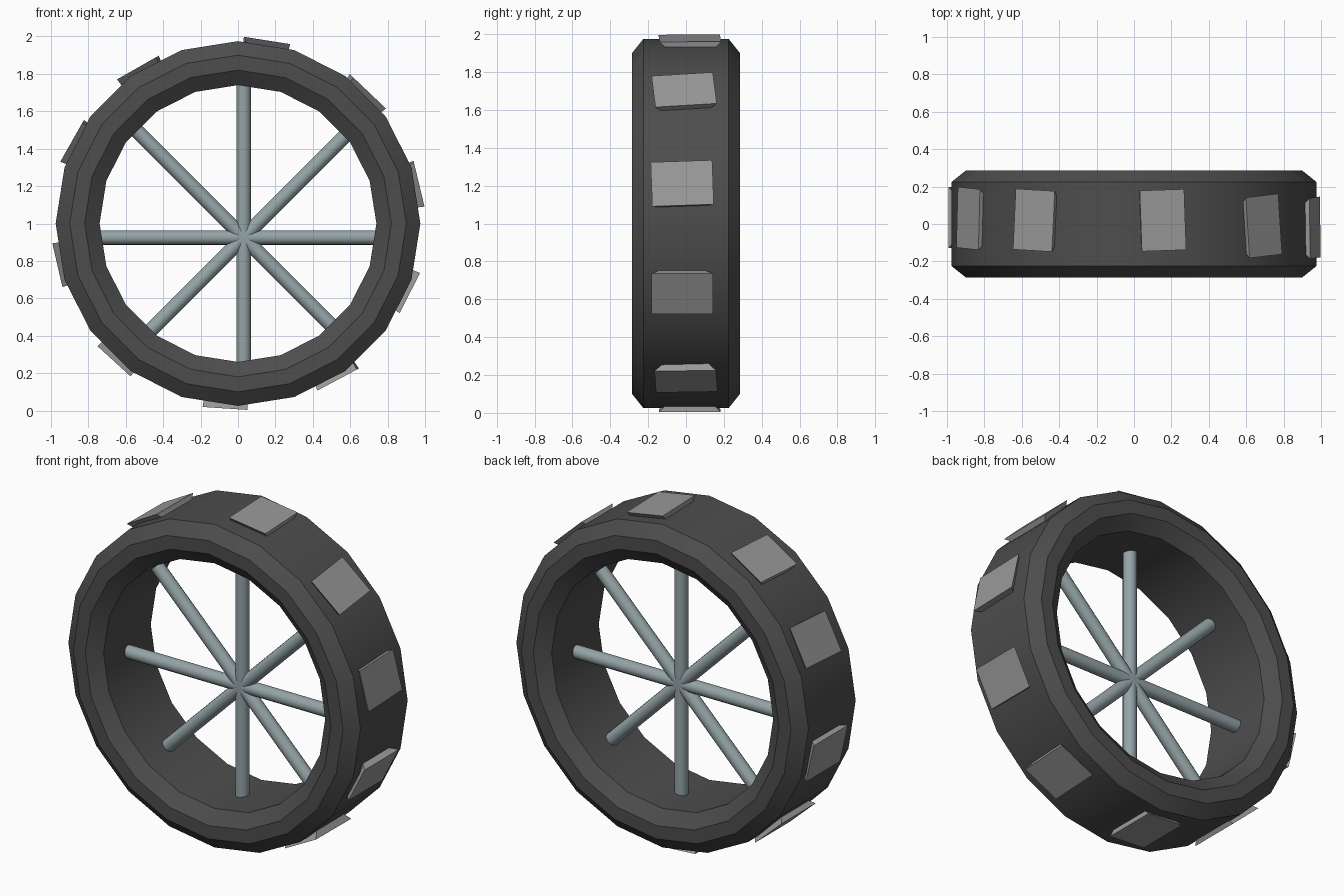
import bpy, bmesh, math
from mathutils import Vector, Matrix

if "Cube" in bpy.data.objects:
    bpy.data.objects.remove(bpy.data.objects["Cube"])

def material(name, rgb):
    m = bpy.data.materials.new(name)
    m.diffuse_color = (*rgb, 1)
    m.use_nodes = True
    m.node_tree.nodes["Principled BSDF"].inputs["Base Color"].default_value = m.diffuse_color
    return m

RUBBER = material("dark_rubber", (0.075, 0.075, 0.075))
TREAD = material("tread_grey", (0.32, 0.32, 0.32))
METAL = material("spoke_metal", (0.30, 0.37, 0.385))

def finish(name, bm, mat, smooth=False):
    bmesh.ops.recalc_face_normals(bm, faces=bm.faces)
    me = bpy.data.meshes.new(name)
    bm.to_mesh(me)
    bm.free()
    me.materials.append(mat)
    ob = bpy.data.objects.new(name, me)
    bpy.context.collection.objects.link(ob)
    if smooth:
        bpy.ops.object.select_all(action='DESELECT')
        ob.select_set(True)
        bpy.context.view_layer.objects.active = ob
        bpy.ops.object.shade_smooth_by_angle(angle=math.radians(30))
    return ob

# Tyre: chamfered section (radius, y) swept in 20 steps about the y axis
half = [(0.74, 0.225), (0.82, 0.285), (0.90, 0.285), (0.975, 0.225)]
section = half + [(r, -y) for r, y in reversed(half)]
SIDES = 20
bm = bmesh.new()
rings = []
for i in range(SIDES):
    a = math.tau * i / SIDES
    rings.append([bm.verts.new((r * math.sin(a), y, 1 + r * math.cos(a))) for r, y in section])
for i in range(SIDES):
    p, q = rings[i], rings[(i + 1) % SIDES]
    for j in range(len(section)):
        k = (j + 1) % len(section)
        bm.faces.new((p[j], p[k], q[k], q[j]))
finish("tyre", bm, RUBBER, True)

# Spokes: four crossing rods, with the hub slightly off centre
for i in range(4):
    bm = bmesh.new()
    bmesh.ops.create_cone(bm, cap_ends=True, segments=16, radius1=0.039, radius2=0.039, depth=1.66)
    bm.transform(Matrix.Translation((0.03, 0, 0.925)) @ Matrix.Rotation(math.pi * i / 4, 4, 'Y'))
    finish(f"spoke_{i + 1}", bm, METAL, True)

# Tread blocks: (position angle, facing angle, y offset, twist), clockwise from the top
blocks = [(9, 9, 0.02, 2), (44.5, 43.5, -0.01, 5), (77.6, 76.5, -0.02, 2), (112, 117, -0.02, 0),
          (147.3, 152, 0, 2), (184, 183.7, 0.02, 0), (222, 222.4, 0, 0), (257, 257, 0.035, 0),
          (296.5, 299.5, 0.03, -3), (327.3, 330.4, 0.02, -3)]
for n, (pos, face, y, twist) in enumerate(blocks):
    bm = bmesh.new()
    bmesh.ops.create_cube(bm, size=1)
    for v in bm.verts:
        outer = v.co.z > 0
        # undercut: narrower where the block meets the tyre
        v.co = Vector((v.co.x * (0.24 if outer else 0.23),
                       v.co.y * (0.325 if outer else 0.215),
                       0 if outer else -0.06))
    a = math.radians(pos)
    bm.transform(Matrix.Translation((0.991 * math.sin(a), y, 1 + 0.991 * math.cos(a)))
                 @ Matrix.Rotation(math.radians(face), 4, 'Y')
                 @ Matrix.Rotation(math.radians(twist), 4, 'Z'))
    finish(f"tread_block_{n + 1}", bm, TREAD)
